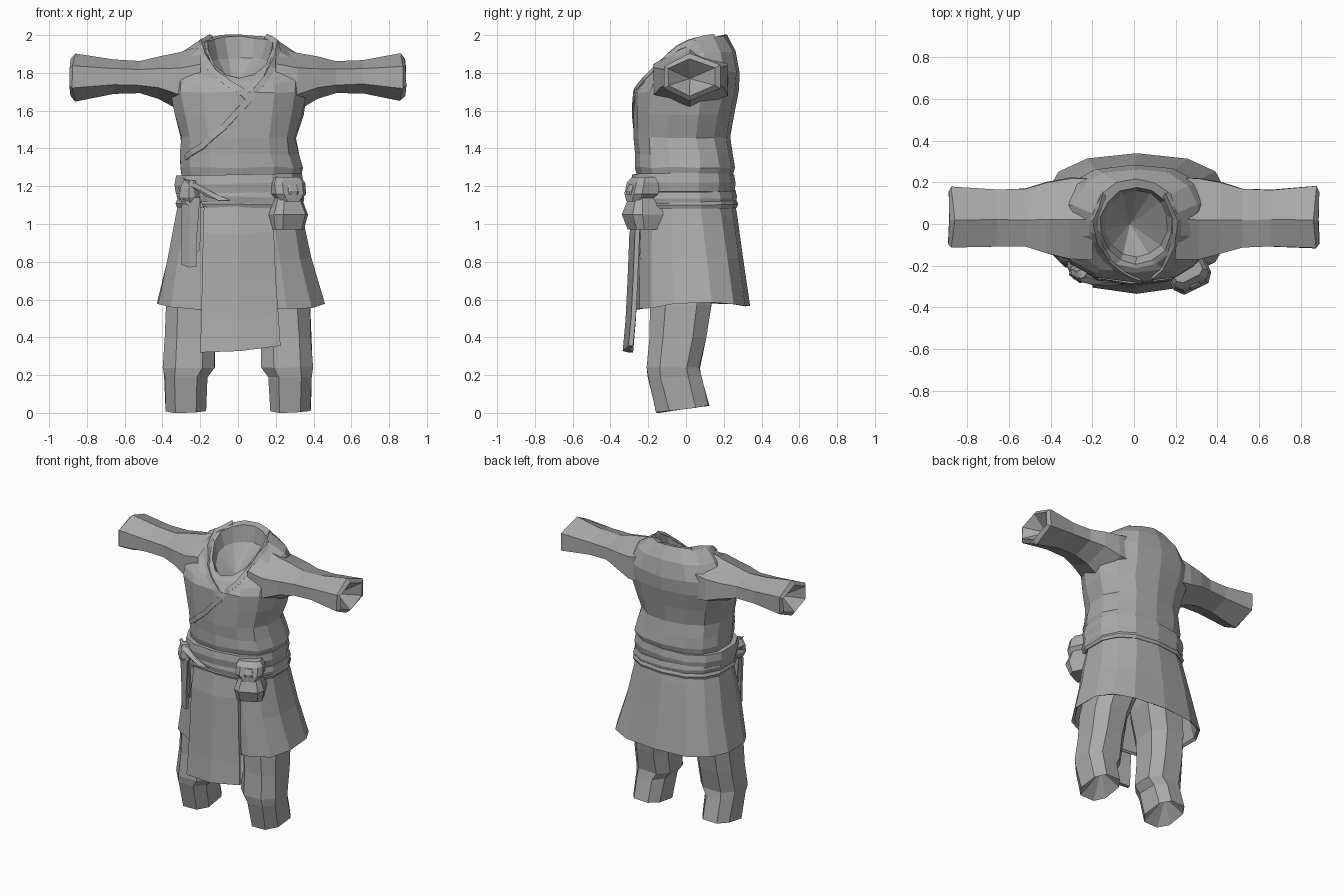
import bpy, bmesh, math, random
from mathutils import Vector
from mathutils.bvhtree import BVHTree

cube = bpy.data.objects.get("Cube")
if cube:
    bpy.data.objects.remove(cube)
random.seed(4)

cloth = bpy.data.materials.new("grey_cloth")
cloth.use_nodes = True
GREY = (0.40, 0.40, 0.40, 1)
cloth.diffuse_color = GREY
cloth.node_tree.nodes["Principled BSDF"].inputs["Base Color"].default_value = GREY


def finish(name, bm):
    bmesh.ops.recalc_face_normals(bm, faces=bm.faces)
    mesh = bpy.data.meshes.new(name)
    bm.to_mesh(mesh)
    bm.free()
    mesh.materials.append(cloth)
    obj = bpy.data.objects.new(name, mesh)
    bpy.context.scene.collection.objects.link(obj)
    return obj


def loft(name, rings, start=None, end=None, jitter=0.0):
    """Skin rings of points; start and end are optional fan tips."""
    bm = bmesh.new()
    rows = []
    for ring in rings:
        rows.append([bm.verts.new(Vector(p) + jitter * Vector(
            [random.uniform(-1, 1) for _ in range(3)])) for p in ring])
    n = len(rows[0])
    for a, b in zip(rows, rows[1:]):
        for i in range(n):
            j = (i + 1) % n
            bm.faces.new((a[i], a[j], b[j], b[i]))
    for tip, row in ((start, rows[0]), (end, rows[-1])):
        if tip:
            v = bm.verts.new(tip)
            for i in range(n):
                bm.faces.new((row[i], row[(i + 1) % n], v))
    return finish(name, bm)


def middle(ring):
    return sum((Vector(p) for p in ring), Vector()) / len(ring)


def power(v, e):
    return math.copysign(abs(v) ** e, v)


def body_ring(x0, x1, yf, yb, zf, zs, zb, e=0.8, n=14):
    """Ring around the body with separate front, side and back heights."""
    pts = []
    for i in range(n):
        a = 2 * math.pi * (i + 0.5) / n
        c, s = power(math.cos(a), e), power(math.sin(a), e)
        z = zs + (zb - zs) * s if s > 0 else zs - (zf - zs) * s
        pts.append(((x0 + x1) / 2 + (x1 - x0) / 2 * c,
                    (yf + yb) / 2 + (yb - yf) / 2 * s, z))
    return pts


def flat(x0, x1, yf, yb, z, e=0.8, n=14):
    return body_ring(x0, x1, yf, yb, z, z, z, e, n)


# Tunic body, folding over the collar into a neck hollow
torso = loft("tunic_body", [
    flat(-.30, .32, -.24, .23, 1.20),
    flat(-.31, .35, -.27, .26, 1.30),
    flat(-.31, .33, -.27, .25, 1.37),
    flat(-.31, .31, -.28, .23, 1.46),
    flat(-.34, .35, -.28, .25, 1.58),
    flat(-.37, .37, -.28, .28, 1.70),
    body_ring(-.37, .37, -.255, .285, 1.73, 1.82, 1.80),
    body_ring(-.30, .31, -.235, .265, 1.76, 1.905, 1.91),
    body_ring(-.20, .215, -.215, .22, 1.77, 1.97, 2.0, .95),
    body_ring(-.165, .185, -.195, .18, 1.77, 1.96, 1.99, 1),
    body_ring(-.14, .16, -.16, .16, 1.72, 1.86, 1.88, 1),
], end=(-.02, 0, 1.70), jitter=.005)


# Sleeves with six sides, each ending in a hollow cuff
def sleeve_ring(side, x, low, high, yf, yb, lean=0.0):
    h = high - low
    return [(side * (x + lean), yf, low + h * .27), (side * (x + lean), yf, low + h * .73),
            (side * x, .02, high), (side * (x + lean), yb, low + h * .76),
            (side * (x + lean), yb, low + h * .27), (side * x, .02, low)]


for side, word in ((1, "left"), (-1, "right")):
    loft(word + "_sleeve", [
        sleeve_ring(side, .20, 1.58, 1.945, -.17, .22),
        sleeve_ring(side, .31, 1.60, 1.91, -.17, .22),
        sleeve_ring(side, .42, 1.66, 1.885, -.14, .20),
        sleeve_ring(side, .52, 1.69, 1.865, -.11, .17),
        sleeve_ring(side, .66, 1.69, 1.87, -.11, .165),
        sleeve_ring(side, .86, 1.65, 1.905, -.115, .18, .015),
        sleeve_ring(side, .885, 1.68, 1.875, -.095, .155, .005),
    ], end=(side * .78, .02, 1.77), jitter=.003)

    # Trouser legs, closed at the waist and hollow at the hem
    def leg_ring(x0, x1, yf, yb, z, tilt=0.0):
        xs = sorted((side * x0, side * x1))
        return body_ring(xs[0], xs[1], yf, yb, z - tilt, z, z + tilt, .75, 8)

    loft(word + "_trouser_leg", [
        leg_ring(.01, .29, -.17, .19, .98),
        leg_ring(.04, .36, -.19, .18, .75),
        leg_ring(.10, .39, -.20, .145, .57),
        leg_ring(.115, .395, -.20, .115, .40),
        leg_ring(.115, .405, -.215, .08, .24),
        leg_ring(.155, .395, -.21, .09, .19),
        leg_ring(.165, .39, -.165, .13, .02, .02),
    ], start=(side * .15, 0, .99), end=(side * .28, -.01, .14), jitter=.003)

# Flared skirt with a folded hem
loft("skirt", [
    flat(-.31, .33, -.25, .25, 1.15),
    flat(-.335, .35, -.26, .27, 1.04),
    flat(-.38, .395, -.265, .305, .82, .75),
    body_ring(-.435, .465, -.27, .34, .545, .59, .565, .75),
    body_ring(-.42, .45, -.255, .325, .555, .60, .575, .75),
    flat(-.36, .375, -.245, .285, .84, .75),
    flat(-.29, .31, -.22, .23, 1.08),
], jitter=.004)


# Sash made of overlapping wrapped bands, slanting a little
def band(name, x0, x1, yf, yb, low, high, slant):
    def edge(grow, z):
        return [(x, y, z + slant * x) for x, y, z in
                flat(x0 - grow, x1 + grow, yf - grow, yb + grow, z)]
    loft(name, [edge(-.05, high), edge(0, high), edge(.008, (low + high) / 2),
                edge(0, low), edge(-.05, low)])


band("sash_upper_wrap", -.335, .345, -.285, .255, 1.165, 1.262, .02)
band("sash_middle_wrap", -.325, .35, -.28, .262, 1.11, 1.18, -.03)
band("sash_lower_wrap", -.33, .35, -.275, .268, 1.085, 1.125, -.01)


# Bowed cloth strip, row by row: left, right, front, left height, right height
def strip(name, rows, thick, bow, turn=0.0):
    rings = []
    for x0, x1, y, z0, z1 in rows:
        front = [(x0, y + turn, z0), ((x0 + x1) / 2, y + turn / 2 - bow, (z0 + z1) / 2 - .01),
                 (x1, y, z1)]
        rings.append(front + [(x, v + thick, z) for x, v, z in reversed(front)])
    loft(name, rings, start=middle(rings[0]), end=middle(rings[-1]))


# Front apron panel and hanging sash tails
strip("apron_panel", [(-.18, .18, -.245, 1.12, 1.12), (-.185, .19, -.27, .95, .96),
                      (-.19, .20, -.28, .7, .71), (-.195, .215, -.29, .5, .51),
                      (-.20, .225, -.305, .32, .355)], .025, .03)
strip("sash_tail_long", [(-.29, -.20, -.295, 1.16, 1.14), (-.30, -.205, -.29, 1.08, 1.09),
                         (-.30, -.22, -.28, .9, .9), (-.30, -.22, -.28, .785, .775)],
      .025, .006, .06)
strip("sash_tail_short", [(-.27, -.20, -.285, 1.14, 1.14), (-.26, -.195, -.275, .95, .95),
                          (-.25, -.205, -.27, .84, .86)], .02, .004, .04)


# Stack of rounded boxes: half width, half depth, height, y shift
def block(name, centre, rings, turn):
    out = []
    for w, d, z, dy in rings:
        ring = []
        for x, y in ((-w, -d * .5), (-w * .65, -d), (w * .65, -d), (w, -d * .5), (w, d), (-w, d)):
            y += dy
            ring.append((centre[0] + x * math.cos(turn) - y * math.sin(turn),
                         centre[1] + x * math.sin(turn) + y * math.cos(turn), centre[2] + z))
        out.append(ring)
    loft(name, out, start=middle(out[0]), end=middle(out[-1]))


# Sash knot and the pleats that run out of it
block("sash_knot", (-.255, -.225, 1.15), [(.035, .03, -.05, 0), (.05, .05, -.01, 0),
                                          (.045, .045, .04, 0), (.03, .03, .08, 0)], -.65)
strip("upper_pleat", [(-.30, -.25, -.245, 1.25, 1.23), (-.25, -.14, -.28, 1.20, 1.17),
                      (-.17, -.04, -.285, 1.145, 1.125)], .03, .012)
strip("lower_pleat", [(-.32, -.25, -.21, 1.20, 1.16), (-.29, -.19, -.265, 1.13, 1.11),
                      (-.27, -.18, -.265, 1.10, 1.085)], .03, .006)

# Belt pouch: bag, flap and clasp, turned to follow the hip
spot = (.262, -.235, 1.1)
block("pouch_bag", spot, [(.085, .06, -.13, .005), (.10, .085, -.05, 0),
                          (.068, .055, .04, 0), (.06, .045, .10, 0)], .45)
block("pouch_flap", spot, [(.055, .06, .02, -.012), (.09, .065, .06, -.008),
                           (.09, .058, .12, 0), (.07, .04, .15, .01)], .45)
block("pouch_clasp", spot, [(.026, .012, .055, -.067), (.03, .016, .075, -.066),
                            (.026, .012, .11, -.055)], .45)

# Wrapped collar bands that hug the neck and cross the chest
bm = bmesh.new()
bm.from_mesh(torso.data)
tree = BVHTree.FromBMesh(bm)
bm.free()


def trim(name, path, half, lift):
    path = [Vector(p) for p in path]
    dense = [a.lerp(b, t / 2) for a, b in zip(path, path[1:]) for t in range(2)] + [path[-1]]
    rings = []
    for i, p in enumerate(dense):
        run = dense[min(i + 1, len(dense) - 1)] - dense[max(i - 1, 0)]
        spot, normal, _, _ = tree.find_nearest(p)
        out = (normal + Vector((p.x, p.y, 0)).normalized()).normalized()
        across = out.cross(run).normalized() * half
        rings.append([spot - across + out * lift, spot + across + out * lift,
                      spot + across - out * .02, spot - across - out * .02])
    loft(name, rings, start=middle(rings[0]), end=middle(rings[-1]))


trim("collar_under_band", [(-.15, .15, 1.985), (-.205, .02, 1.965), (-.19, -.10, 1.90),
                           (-.13, -.20, 1.82), (-.04, -.25, 1.74), (.06, -.27, 1.66)],
     .018, .006)
trim("collar_over_band", [(.16, .15, 1.985), (.215, .02, 1.965), (.20, -.10, 1.88),
                          (.15, -.21, 1.77), (.06, -.27, 1.66), (-.08, -.28, 1.51),
                          (-.20, -.25, 1.41), (-.29, -.16, 1.35)], .016, .009)
